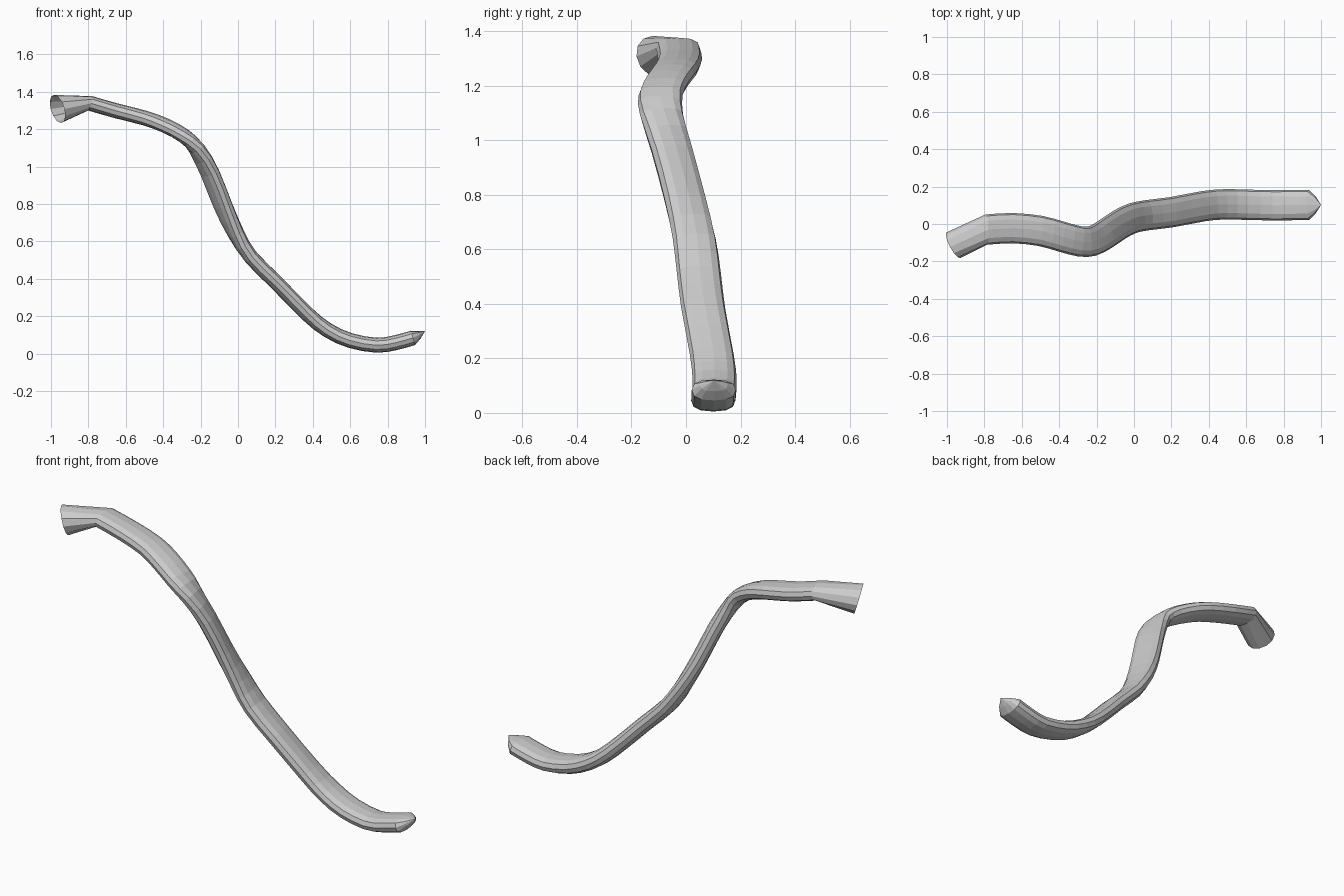
import bpy, bmesh, math
from mathutils import Vector

if "Cube" in bpy.data.objects:
    bpy.data.objects.remove(bpy.data.objects["Cube"])

# centre line of the flattened tube, from flared upper end to the lower tip
path = [Vector(p) for p in [
    (-0.79, -0.03, 1.338), (-0.65, -0.022, 1.298), (-0.5, -0.037, 1.26),
    (-0.39, -0.067, 1.22), (-0.29, -0.093, 1.165), (-0.22, -0.09, 1.095),
    (-0.15, -0.052, 0.965), (-0.08, -0.005, 0.79), (-0.01, 0.03, 0.64),
    (0.07, 0.047, 0.515), (0.2, 0.063, 0.385), (0.37, 0.095, 0.212),
    (0.48, 0.105, 0.125), (0.6, 0.103, 0.07), (0.74, 0.1, 0.045),
    (0.84, 0.101, 0.058), (0.935, 0.102, 0.084)]]
SIDES = 12
WIDTH, THICK = 0.081, 0.04


def catmull(pts):
    out = []
    for i in range(len(pts) - 1):
        a, b = pts[max(i - 1, 0)], pts[i]
        c, d = pts[i + 1], pts[min(i + 2, len(pts) - 1)]
        out += [b, (b + c) * 0.5625 - (a + d) * 0.0625]
    return out + [pts[-1]]


def ring(bm, centre, normal, w, t):
    side = Vector((0, 0, 1)).cross(normal).normalized()
    up = normal.cross(side)
    verts = []
    for k in range(SIDES):
        a = 2 * math.pi * k / SIDES
        c, s = math.cos(a), math.sin(a)
        # squarer than an ellipse when flattened
        e = 0.8 if w != t else 1.0
        verts.append(bm.verts.new(centre + side * w * math.copysign(abs(c) ** e, c)
                                  + up * t * math.copysign(abs(s) ** e, s)))
    return verts


bm = bmesh.new()
# open flared mouth
rings = [ring(bm, Vector((-0.965, -0.113, 1.308)),
              Vector((0.85, 0.46, 0.27)).normalized(), 0.078, 0.0781 - 0.0001)]

# main body
pts = catmull(path)
for i, p in enumerate(pts):
    tangent = (pts[min(i + 1, len(pts) - 1)] - pts[max(i - 1, 0)]).normalized()
    tangent.y *= 0.7
    rings.append(ring(bm, p, tangent.normalized(), WIDTH, THICK))

# blunt taper leading up to the tip
rings.append(ring(bm, Vector((0.968, 0.102, 0.1)), Vector((0.94, 0, 0.34)), 0.05, 0.022))
for a, b in zip(rings, rings[1:]):
    for k in range(SIDES):
        n = (k + 1) % SIDES
        bm.faces.new((a[k], a[n], b[n], b[k]))
tip = bm.verts.new((1.0, 0.102, 0.12))
last = rings[-1]
for k in range(SIDES):
    bm.faces.new((last[k], last[(k + 1) % SIDES], tip))
bmesh.ops.recalc_face_normals(bm, faces=bm.faces)

mesh = bpy.data.meshes.new("curved_flat_tube")
bm.to_mesh(mesh)
bm.free()
tube = bpy.data.objects.new("curved_flat_tube", mesh)
bpy.context.collection.objects.link(tube)
